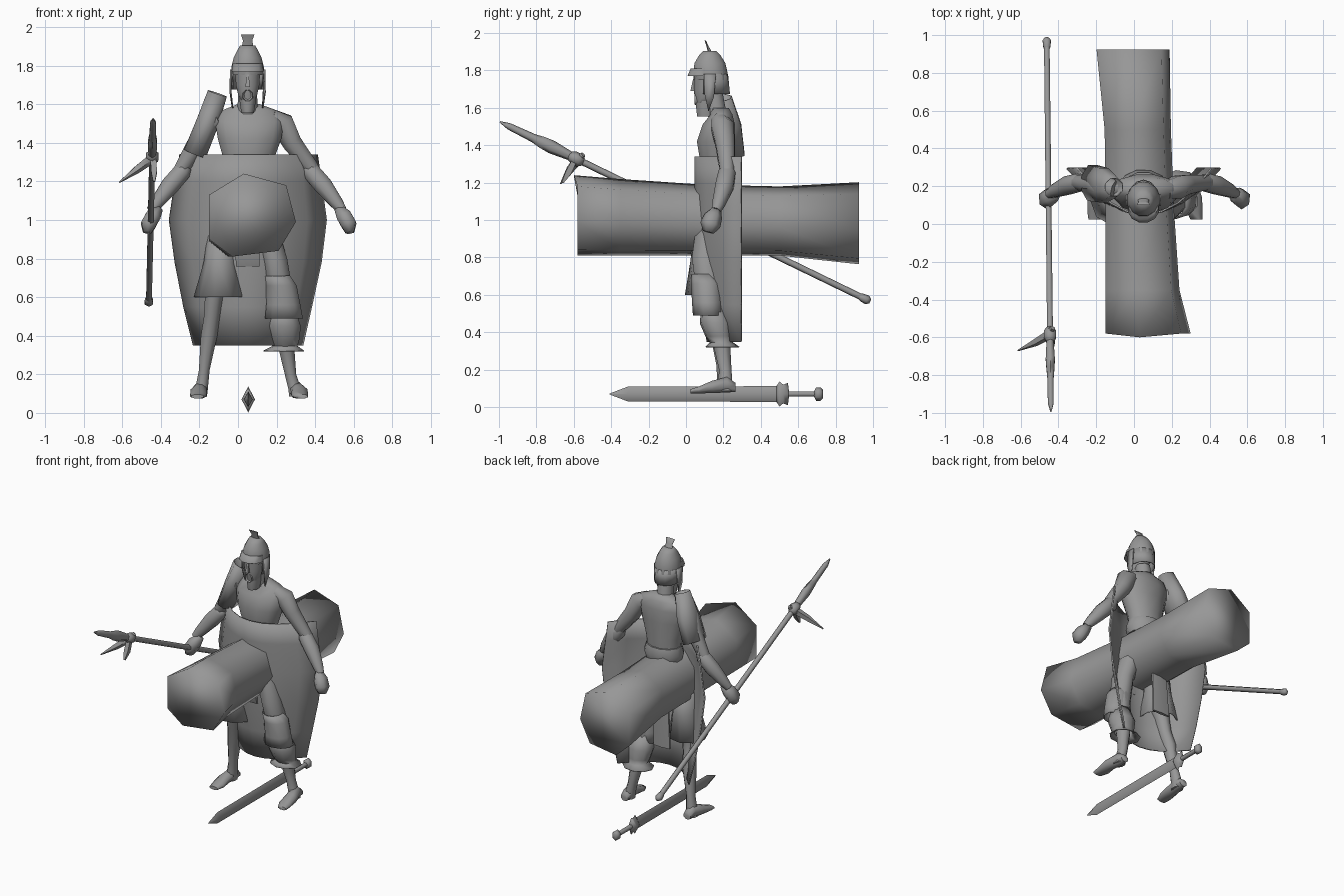
import bpy, bmesh, math
from mathutils import Vector

grey = bpy.data.materials.new("plain grey")
grey.diffuse_color = (0.31, 0.31, 0.31, 1)
Y, Z = Vector((0, 1, 0)), Vector((0, 0, 1))


def finish(name, bm, thick=0):
    bmesh.ops.recalc_face_normals(bm, faces=bm.faces)
    me = bpy.data.meshes.new(name)
    bm.to_mesh(me)
    bm.free()
    ob = bpy.data.objects.new(name, me)
    bpy.context.collection.objects.link(ob)
    me.materials.append(grey)
    if thick:
        m = ob.modifiers.new("thickness", 'SOLIDIFY')
        m.thickness, m.offset = thick, 0
    return ob


def tube(name, rings, n=8, ref=Y, level=None, caps=True, turn=0.5, thick=0):
    """Loft through rings (x, y, z, half width, half depth)."""
    bm = bmesh.new()
    c = [Vector(r[:3]) for r in rings]
    loops = []
    for i, r in enumerate(rings):
        t = level or (c[min(i + 1, len(c) - 1)] - c[max(i - 1, 0)]).normalized()
        u = ref.cross(t).normalized()
        v = t.cross(u)
        loops.append([bm.verts.new(c[i] + u * r[3] * math.cos(a) + v * r[-1] * math.sin(a))
                      for a in (2 * math.pi * (k + turn) / n for k in range(n))])
    for a, b in zip(loops, loops[1:]):
        for k in range(n):
            bm.faces.new((a[k], a[(k + 1) % n], b[(k + 1) % n], b[k]))
    if caps:
        bm.faces.new(loops[0])
        bm.faces.new(loops[-1])
    return finish(name, bm, thick)


def plate(name, pts, thick=0.008):
    bm = bmesh.new()
    bm.faces.new([bm.verts.new(p) for p in pts])
    return finish(name, bm, thick)


# big seven-sided log, slightly skewed along its length
log_outline = [(0.03, 1.24), (0.25, 1.18), (0.30, 0.99), (0.21, 0.84),
               (-0.03, 0.81), (-0.15, 0.90), (-0.15, 1.13)]
bm = bmesh.new()
loops = []
for y, cx, cz, sx, sz in ((-0.58, 0.075, 1.025, 1, 1), (-0.35, 0.045, 1.015, .87, .95),
                          (0.1, 0.03, 1.0, .8, .88), (0.5, 0.02, 0.995, .78, .86),
                          (0.925, -0.005, 0.983, .86, 1.02)):
    loops.append([bm.verts.new((cx + (x - 0.075) * sx, y - (0.02 if z > 1.2 and y < -.5 else 0),
                                cz + (z - 1.025) * sz)) for x, z in log_outline])
for a, b in zip(loops, loops[1:]):
    for k in range(7):
        bm.faces.new((a[k], a[(k + 1) % 7], b[(k + 1) % 7], b[k]))
bm.faces.new(loops[0])
bm.faces.new(loops[-1])
finish("log", bm)

# tall shield bowed around the front of the body
bm = bmesh.new()
rows = []
for z, x0, x1, yc in ((1.34, -.30, .41, .05), (1.2, -.325, .43, .05), (1.0, -.355, .457, .05),
                      (0.78, -.325, .43, .06), (0.55, -.28, .38, .085), (0.35, -.23, .335, .115)):
    row = []
    for i in range(9):
        u = i / 4 - 1
        row.append(bm.verts.new(((x0 + x1) / 2 + u * (x1 - x0) / 2, yc + (0.295 - yc) * u * u, z)))
    rows.append(row)
for a, b in zip(rows, rows[1:]):
    for i in range(8):
        bm.faces.new((a[i], a[i + 1], b[i + 1], b[i]))
finish("shield", bm, 0.01)

# body
tube("torso", [(.05, .15, .86, .12, .08), (.05, .16, 1.0, .13, .09), (.05, .18, 1.15, .11, .08),
               (.055, .17, 1.3, .13, .095), (.06, .16, 1.42, .17, .105), (.06, .175, 1.51, .185, .09),
               (.06, .19, 1.565, .155, .06), (.055, .18, 1.6, .06, .05)], 12, level=Z)
tube("belt", [(.05, .175, 1.14, .125, .10), (.05, .175, 1.19, .14, .115),
              (.05, .175, 1.24, .125, .10)], 12, level=Z)
tube("neck", [(.05, .17, 1.55, .06, .055), (.05, .145, 1.68, .05, .055)], 8, level=Z)
tube("head", [(.05, .09, 1.615, .035, .035), (.05, .10, 1.65, .052, .052), (.05, .11, 1.70, .064, .07),
              (.05, .12, 1.8, .07, .08)], 10, level=Z)
tube("nose", [(.05, .036, 1.69, .016, .018), (.05, .045, 1.755, .008, .01)], 4, level=Z)
tube("beard", [(.05, .11, 1.555, .035, .055), (.05, .108, 1.6, .043, .058),
               (.05, .108, 1.665, .05, .058)], 8, level=Z)

# open mouth as a shallow ring
tube("mouth", [(.05, .065, 1.645, .03, .034), (.05, .045, 1.645, .026, .03),
               (.05, .055, 1.645, .018, .02)], 8, ref=Z, level=Y)

# helmet with peak, neck guard, cheek flaps and crest
tube("helmet", [(.05, .135, 1.75, .086, .092), (.05, .13, 1.79, .088, .095), (.05, .128, 1.84, .075, .085),
                (.05, .127, 1.88, .055, .06), (.05, .127, 1.905, .04, .035)], 12, level=Z)
tube("helmet_peak", [(.05, .085, 1.77, .086, .08), (.05, .10, 1.81, .08, .078)], 12, level=Z)
tube("crest", [(.05, .127, 1.9, .032, .012), (.05, .115, 1.93, .026, .006),
               (.05, .103, 1.96, .038, .004)], 8, level=Z)
bm = bmesh.new()
cols = []
for i in range(9):
    a = math.pi * (i / 8 * 1.24 - .12)
    cols.append([bm.verts.new((.05 + r * math.cos(a), .13 + d * math.sin(a), z))
                 for r, d, z in ((.087, .092, 1.78), (.080, .102, 1.675))])
for a, b in zip(cols, cols[1:]):
    bm.faces.new((a[0], b[0], b[1], a[1]))
finish("neck_guard", bm, 0.006)
for s in (-1, 1):
    plate("cheek_flap", [(.05 + s * .088, .095, 1.78), (.05 + s * .088, .16, 1.78),
                         (.05 + s * .09, .15, 1.66), (.05 + s * .078, .12, 1.58),
                         (.05 + s * .088, .10, 1.67)])

# arms: one helper with a reach and shoulder position for each side
for s, sx in ((-1, -.16), (1, .23)):
    def at(d, y, z, r, q=None):
        return (sx + s * d, y, z, r, q or r)
    w = .13 if s < 0 else .15
    tube("upper_arm", [at(-.06, .18, 1.53, .05), at(.0, .195, 1.50, .065), at(.05, .21, 1.40, .055),
                       at(w, .22, 1.27, .042), at(w + .02, .22, 1.24, .035)], 8)
    tube("forearm", [at(w - .02, .22, 1.28, .035), at(w, .22, 1.25, .05), at(w + .06, .205, 1.18, .052),
                     at(w + .13, .175, 1.09, .037), at(w + .16, .16, 1.05, .026)], 8)
    h = .29 if s < 0 else .33
    tube("hand", [at(h - .04, .165, 1.06, .025), at(h - .01, .145, 1.02, .045, .05),
                  at(h + .015, .13, .975, .045, .055), at(h + .02, .12, .935, .025, .03)], 6)

# shoulder guard tilted over one shoulder
tube("shoulder_guard", [(-.107, .195, 1.655, .053, .05), (-.16, .205, 1.50, .06, .095),
                        (-.222, .218, 1.345, .062, .10)], 8, thick=.006, caps=False)

# loincloth front and back
tube("loincloth_front", [(.05, .035, .93, .06, .02), (.05, .03, .88, .075, .028),
                         (.05, .06, .76, .07, .01)], 6, level=Z)
tube("loincloth_back", [(.02, .245, 1.1, .05, .012), (.01, .262, .85, .065, .014),
                        (.0, .27, .55, .075, .012)], 6, level=Z)

# bare leg with short skirt
tube("left_leg", [(-.06, .14, .95, .08, .08), (-.1, .13, .75, .075, .085), (-.125, .13, .6, .05, .06),
                  (-.135, .15, .5, .045, .05), (-.15, .175, .4, .046, .052), (-.175, .195, .22, .03, .034),
                  (-.19, .205, .12, .036, .042), (-.195, .205, .085, .037, .045)], 8, level=Z)
tube("skirt", [(-.08, .13, .92, .075, .09), (-.09, .125, .78, .085, .1),
               (-.1, .12, .6, .127, .125)], 9, level=Z, caps=False, thick=.006)

# leg with baggy knee cloth and flared shin cover
tube("right_leg", [(.14, .13, .95, .075, .085), (.19, .11, .8, .07, .085), (.215, .12, .65, .07, .075),
                   (.235, .15, .5, .055, .06), (.25, .19, .34, .045, .05), (.272, .21, .2, .032, .036),
                   (.295, .21, .12, .036, .042), (.3, .21, .085, .038, .045)], 8, level=Z)
tube("knee_cloth", [(.205, .10, .71, .065, .07), (.225, .11, .66, .08, .08), (.235, .115, .56, .09, .08),
                    (.238, .12, .49, .10, .08)], 10, level=Z, caps=False, thick=.006)
tube("calf_cover", [(.235, .145, .54, .06, .06), (.24, .16, .45, .088, .085), (.245, .175, .38, .075, .07),
                    (.245, .19, .345, .065, .06), (.24, .195, .32, .108, .09)],
     9, level=Z, caps=False, thick=.006)

# feet pointing forward
for name, x, dx in (("left_foot", -.195, -.01), ("right_foot", .3, .02)):
    tube(name, [(x, .265, .105, .03, .026), (x, .22, .12, .038, .045), (x + dx, .14, .108, .044, .036),
                (x + dx, .07, .092, .046, .02), (x + dx * 1.5, .025, .085, .034, .012)],
         8, ref=Z, level=Y)

# spear with butt knob, blade, collar and side spike
butt, tip = Vector((-.462, .985, .565)), Vector((-.44, -.995, 1.525))


def spear(name, profile, n):
    tube(name, [(*butt.lerp(tip, f), a, b) for f, a, b in profile], n, ref=Z)


spear("spear_shaft", [(0.01, .017, .017), (.82, .018, .018)], 6)
spear("spear_butt", [(0, .012, .012), (.008, .025, .025), (.022, .022, .022), (.03, .015, .015)], 6)
spear("spear_collar", [(.775, .02, .02), (.785, .036, .036), (.80, .036, .036), (.815, .02, .02)], 6)
spear("spear_blade", [(.80, .02, .022), (.86, .028, .036), (.885, .024, .032), (.91, .019, .023),
                      (.975, .018, .018), (1, .003, .004)], 6)
tube("spear_spike", [(-.43, -.55, 1.35, .015), (-.46, -.59, 1.31, .026), (-.52, -.625, 1.265, .022),
                     (-.615, -.67, 1.195, .004)], 5)
tube("spear_hook", [(-.44, -.59, 1.33, .02), (-.435, -.63, 1.25, .022),
                    (-.435, -.66, 1.20, .008)], 4)


# sword lying on the ground
def sword(name, profile, n, turn=0):
    tube(name, [(.053, y, .07, a, b) for y, a, b in profile], n, ref=Z, turn=turn)


sword("sword_blade", [(-.41, .002, .002), (-.31, .022, .04), (.5, .024, .042)], 4)
sword("sword_guard", [(.485, .025, .045), (.5, .035, .067), (.52, .03, .05), (.545, .02, .06),
                      (.55, .012, .02)], 4)
sword("sword_grip", [(.54, .016, .016), (.7, .015, .015)], 6)
sword("sword_pommel", [(.685, .012, .015), (.695, .027, .036), (.72, .027, .036), (.732, .015, .022)], 6, .5)

# smooth shading: fully soft log, sharp edges kept elsewhere
for ob in list(bpy.context.scene.objects):
    bpy.ops.object.select_all(action='DESELECT')
    ob.select_set(True)
    bpy.context.view_layer.objects.active = ob
    bpy.ops.object.shade_smooth_by_angle(angle=math.radians(180 if ob.name == "log" else 70))
